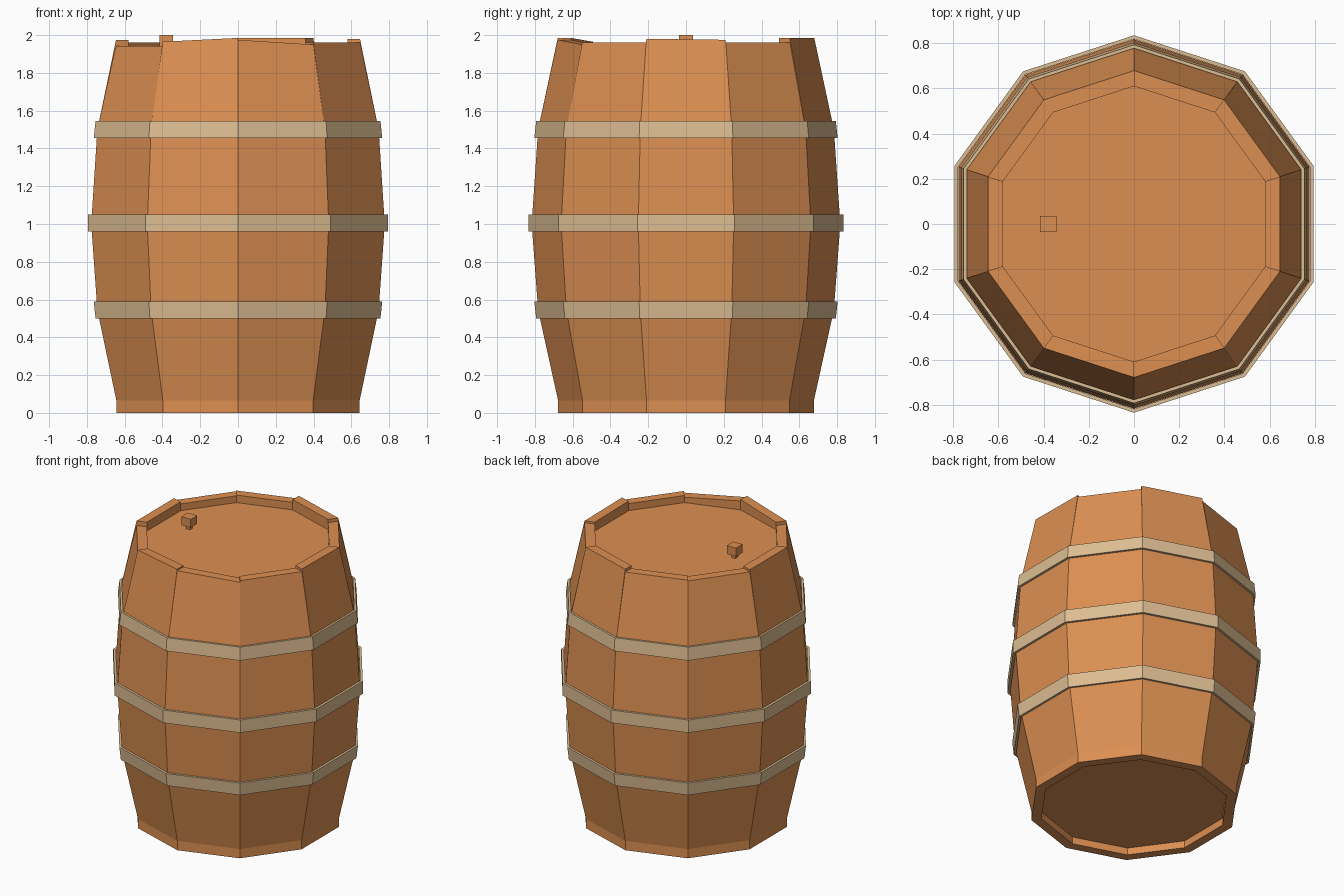
import bpy
import bmesh
from math import sin, cos, pi

cube = bpy.data.objects.get("Cube")
if cube:
    bpy.data.objects.remove(cube, do_unlink=True)

SIDES = 10
STEP = 2 * pi / SIDES


def material(name, colour):
    mat = bpy.data.materials.new(name)
    mat.use_nodes = True
    mat.diffuse_color = (*colour, 1)
    mat.node_tree.nodes["Principled BSDF"].inputs["Base Color"].default_value = (*colour, 1)
    return mat


wood = material("warm wood", (0.716, 0.275, 0.084))
pale = material("pale hoop", (0.723, 0.509, 0.287))


def finish(name, bm, mat):
    bmesh.ops.recalc_face_normals(bm, faces=bm.faces)
    mesh = bpy.data.meshes.new(name)
    bm.to_mesh(mesh)
    bm.free()
    mesh.materials.append(mat)
    obj = bpy.data.objects.new(name, mesh)
    bpy.context.collection.objects.link(obj)
    return obj


def ring_point(bm, radius, z, corner):
    # Corners sit half a step off the x axis
    a = (corner - 0.5) * STEP
    return bm.verts.new((radius * cos(a), radius * sin(a), z))


def stave(index, z_start, z_end):
    # One flat board of the wall, with its own sawn top edge
    bm = bmesh.new()
    loops = []
    for side, top in enumerate((z_start, z_end)):
        outline = [(0.61, 0), (0.677, 0), (0.677, 0.065), (0.783, 0.545),
                   (0.817, 1.0), (0.783, 1.5), (0.679, top), (0.61, top)]
        loops.append([ring_point(bm, r, z, index + side) for r, z in outline])
    a, b = loops
    bm.faces.new(a)
    bm.faces.new(b)
    for i in range(len(a)):
        j = (i + 1) % len(a)
        bm.faces.new((a[i], a[j], b[j], b[i]))
    finish(f"stave_{index + 1}", bm, wood)


def hoop(name, low, high, r_low, r_high, r_inner):
    bm = bmesh.new()
    outline = [(r_inner, low), (r_low, low), (r_high, high), (r_inner, high)]
    rings = [[ring_point(bm, r, z, k) for r, z in outline] for k in range(SIDES)]
    for k in range(SIDES):
        a, b = rings[k], rings[(k + 1) % SIDES]
        for i in range(4):
            j = (i + 1) % 4
            bm.faces.new((a[i], a[j], b[j], b[i]))
    finish(name, bm, pale)


def disc(name, low, high):
    bm = bmesh.new()
    a, b = [[ring_point(bm, 0.612, z, k) for k in range(SIDES)] for z in (low, high)]
    bm.faces.new(a)
    bm.faces.new(b)
    for i in range(SIDES):
        j = (i + 1) % SIDES
        bm.faces.new((a[i], a[j], b[j], b[i]))
    finish(name, bm, wood)


def block(name, width, low, high):
    bm = bmesh.new()
    bmesh.ops.create_cube(bm, size=1)
    bmesh.ops.scale(bm, vec=(width, width, high - low), verts=bm.verts)
    bmesh.ops.translate(bm, vec=(-0.38, 0, (low + high) / 2), verts=bm.verts)
    finish(name, bm, wood)


# Wall boards, counter-clockwise from the left side
tops = [(1.98, 1.975), (1.962, 1.962), (1.985, 1.985), (1.965, 1.965), (1.96, 1.96),
        (1.975, 1.975), (1.942, 1.942), (1.965, 1.985), (1.975, 1.95), (1.962, 1.962)]
for n, (start, end) in enumerate(tops):
    stave(n, start, end)

# Recessed ends
disc("lid", 1.88, 1.912)
disc("base", 0.05, 0.08)

# Hoops
hoop("lower_hoop", 0.5, 0.59, 0.793, 0.803, 0.778)
hoop("middle_hoop", 0.96, 1.05, 0.835, 0.835, 0.818)
hoop("upper_hoop", 1.455, 1.545, 0.803, 0.793, 0.778)

# Bung on its thin stem
block("bung", 0.072, 1.94, 2.0)
block("bung_stem", 0.03, 1.9, 1.945)
